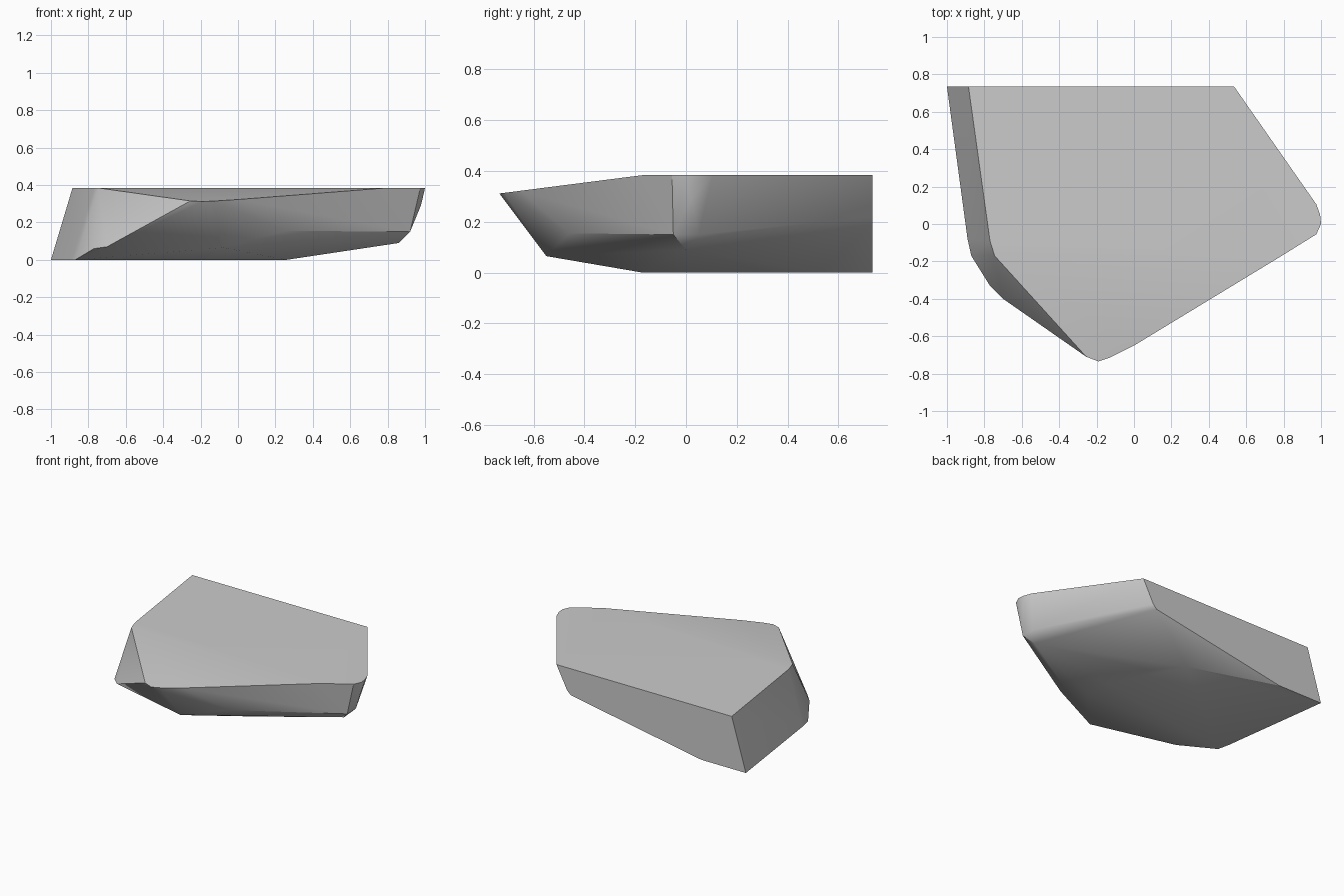
import bpy, bmesh, math

if "Cube" in bpy.data.objects:
    bpy.data.objects.remove(bpy.data.objects["Cube"])

TOP, SLOPE = 0.384, -0.17


def top_z(y):
    # flat top that tips down towards the front point
    return TOP if y >= SLOPE else TOP - (SLOPE - y) * 0.128


# outline of the upper rim, rounded at the corners
rim = [(-0.885, 0.735), (0.535, 0.735), (0.975, 0.105), (0.995, 0.05), (1.0, 0.0),
       (0.975, -0.055), (0.79, -0.17), (0.0, -0.65), (-0.13, -0.715), (-0.19, -0.735),
       (-0.255, -0.71), (-0.745, -0.17), (-0.77, -0.09)]
# outline of the flat underside
base = [(-1.0, 0.735), (-0.64, 0.735), (-0.01, 0.53), (0.15, 0.345), (0.255, 0.02),
        (0.26, -0.17), (-0.87, -0.17), (-0.89, -0.08)]
# shoulder points between underside and rim
shoulder = [(0.42, 0.735, 0.19), (0.45, 0.735, 0.22), (0.47, 0.735, 0.26),
            (0.86, 0.0, 0.09), (0.92, 0.05, 0.15), (0.92, -0.05, 0.15), (0.978, 0.02, 0.29),
            (0.25, -0.46, 0.155), (-0.08, -0.55, 0.065),
            (-0.70, -0.40, 0.07), (-0.77, -0.33, 0.06)]

points = [(x, y, top_z(y)) for x, y in rim] + [(x, y, 0) for x, y in base] + shoulder

# faceted slab skinned around the outlines
bm = bmesh.new()
for p in points:
    bm.verts.new(p)
hull = bmesh.ops.convex_hull(bm, input=bm.verts[:])
inside = {v for v in hull["geom_interior"] + hull["geom_unused"] if isinstance(v, bmesh.types.BMVert)}
bmesh.ops.delete(bm, geom=list(inside), context='VERTS')
bmesh.ops.dissolve_limit(bm, angle_limit=math.radians(0.5), verts=bm.verts[:], edges=bm.edges[:])
bmesh.ops.recalc_face_normals(bm, faces=bm.faces[:])

mesh = bpy.data.meshes.new("rock_slab")
bm.to_mesh(mesh)
bm.free()
slab = bpy.data.objects.new("rock_slab", mesh)
bpy.context.collection.objects.link(slab)

bpy.context.view_layer.objects.active = slab
slab.select_set(True)
bpy.ops.object.shade_smooth_by_angle(angle=math.radians(30))
